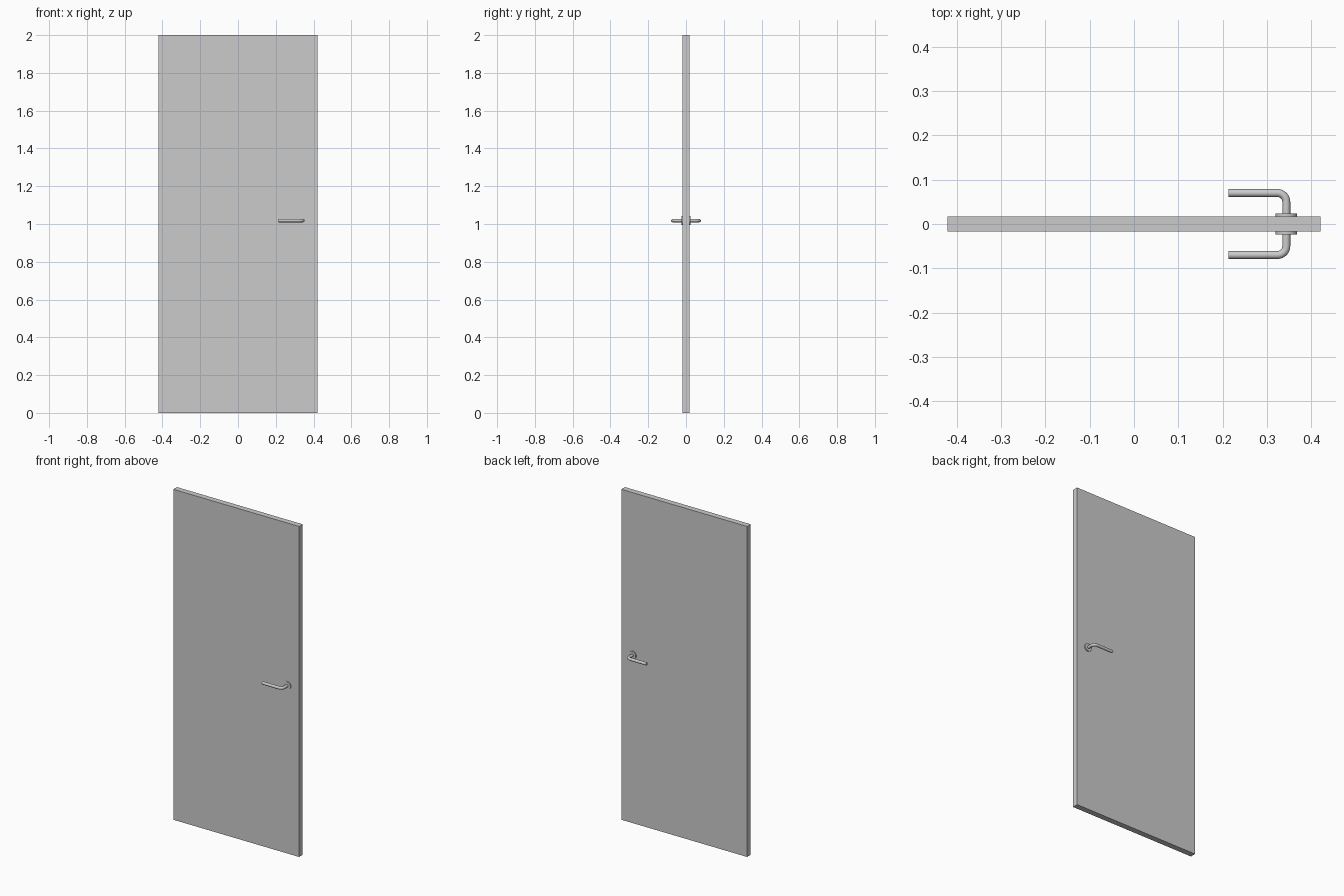
import bpy
from math import sin, cos, pi, radians

cube = bpy.data.objects.get("Cube")
if cube:
    bpy.data.objects.remove(cube, do_unlink=True)


def make_material(name, rgb):
    mat = bpy.data.materials.new(name)
    mat.use_nodes = True
    colour = (*rgb, 1)
    mat.diffuse_color = colour
    mat.node_tree.nodes["Principled BSDF"].inputs["Base Color"].default_value = colour
    return mat


GREY = make_material("light grey", (0.6, 0.6, 0.6))

DOOR_HALF = 0.0175                   # half the panel thickness
HANDLE_X, HANDLE_Z = 0.344, 1.018    # spindle axis
ROD, REACH, BEND = 0.009, 0.07, 0.02
LEVER_END = 0.214


def finish(obj, name, smooth=True):
    obj.name = name
    obj.data.materials.clear()
    obj.data.materials.append(GREY)
    if smooth:
        bpy.ops.object.shade_smooth_by_angle(angle=radians(35))


# Plain door panel
bpy.ops.mesh.primitive_cube_add(size=1, location=(0, 0, 1))
panel = bpy.context.object
panel.scale = (0.842, 2 * DOOR_HALF, 2)
bpy.ops.object.transform_apply(location=False, rotation=False, scale=True)
finish(panel, "door_panel", smooth=False)


def add_rose(side, label):
    # Round plate against the panel
    bpy.ops.mesh.primitive_cylinder_add(
        vertices=32, radius=0.024, depth=0.006,
        location=(HANDLE_X, side * (DOOR_HALF + 0.003), HANDLE_Z),
        rotation=(pi / 2, 0, 0))
    finish(bpy.context.object, label + "_handle_rose")


def add_lever(side, label):
    # Round rod leaving the panel, bending and running along it
    path = [(HANDLE_X, DOOR_HALF)]
    for i in range(9):
        a = i / 8 * pi / 2
        path.append((HANDLE_X - BEND + BEND * cos(a), REACH - BEND + BEND * sin(a)))
    path.append((LEVER_END, REACH))

    curve = bpy.data.curves.new(label + "_lever", "CURVE")
    curve.dimensions = "3D"
    curve.bevel_depth = ROD
    curve.bevel_resolution = 6
    curve.use_fill_caps = True
    spline = curve.splines.new("POLY")
    spline.points.add(len(path) - 1)
    for point, (x, y) in zip(spline.points, path):
        point.co = (x, side * y, HANDLE_Z, 1)

    lever = bpy.data.objects.new(label + "_lever", curve)
    bpy.context.collection.objects.link(lever)
    bpy.ops.object.select_all(action="DESELECT")
    lever.select_set(True)
    bpy.context.view_layer.objects.active = lever
    bpy.ops.object.convert(target="MESH")
    finish(bpy.context.object, label + "_handle_lever")


for side, label in ((-1, "front"), (1, "back")):
    add_rose(side, label)
    add_lever(side, label)
